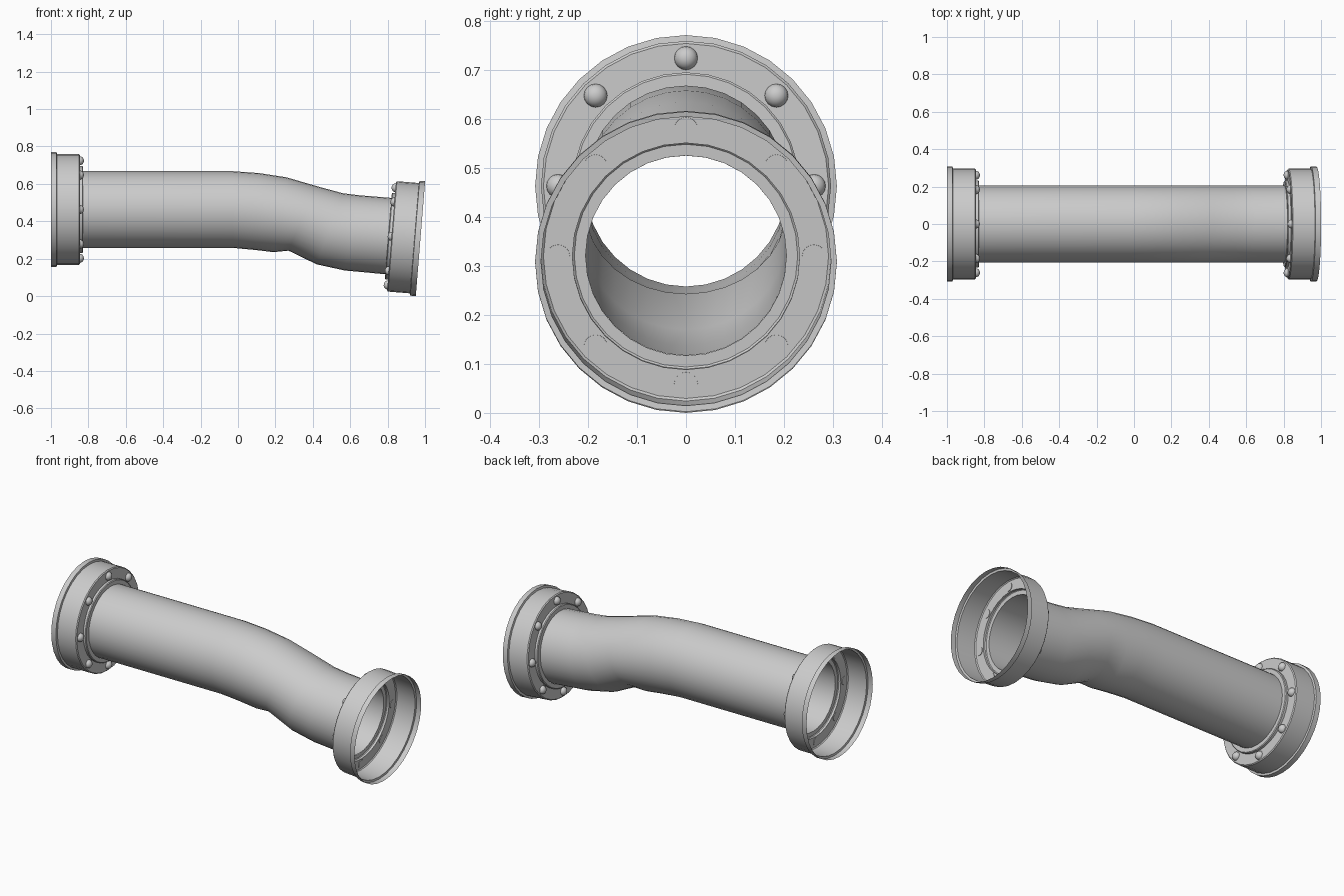
import bpy, bmesh, math
from mathutils import Matrix, Vector

if "Cube" in bpy.data.objects:
    bpy.data.objects.remove(bpy.data.objects["Cube"])

SIDES = 32
PIPE_R = 0.205


def finish(bm, name, angle):
    bmesh.ops.recalc_face_normals(bm, faces=bm.faces)
    me = bpy.data.meshes.new(name)
    bm.to_mesh(me)
    bm.free()
    ob = bpy.data.objects.new(name, me)
    bpy.context.collection.objects.link(ob)
    bpy.ops.object.select_all(action='DESELECT')
    ob.select_set(True)
    bpy.context.view_layer.objects.active = ob
    bpy.ops.object.shade_smooth_by_angle(angle=math.radians(angle))
    return ob


def skin(bm, rings):
    """Bridge closed rings of points into a tube."""
    loops = [[bm.verts.new(p) for p in ring] for ring in rings]
    for a, b in zip(loops, loops[1:]):
        n = len(a)
        for i in range(n):
            j = (i + 1) % n
            bm.faces.new((a[i], a[j], b[j], b[i]))
    return loops


def circle(frame, r, h, n=SIDES):
    return [frame @ Vector((r * math.cos(t), r * math.sin(t), h))
            for t in (2 * math.pi * i / n for i in range(n))]


def end_frame(centre, inward):
    """Frame with local z along the pipe and local x upward."""
    z = Vector(inward).normalized()
    y = Vector((0, 1, 0)) if z.x < 0 else Vector((0, -1, 0))
    x = y.cross(z)
    if x.z < 0:
        x, y = -x, -y
    m = Matrix((x, y, z)).transposed().to_4x4()
    m.translation = centre
    return m


# Cup flange profile: radius, distance from the open end
FLANGE = [(0.308, 0), (0.308, 0.03), (0.296, 0.032), (0.296, 0.15),
          (0.291, 0.155), (0.232, 0.155), (0.232, 0.168), (0.228, 0.172),
          (PIPE_R, 0.172)]
# Domed bolt profile
DOME = [(0.024, -0.003)] + [(0.024 * math.cos(a), 0.021 * math.sin(a))
                            for a in (math.radians(d) for d in (0, 20, 40, 60, 78))]


def make_end(side, frame):
    bm = bmesh.new()
    skin(bm, [circle(frame, r, h) for r, h in FLANGE])
    finish(bm, side + "_flange", 30)
    bm = bmesh.new()
    for k in range(8):
        a = k * math.pi / 4
        f = frame @ Matrix.Translation((0.261 * math.cos(a), 0.261 * math.sin(a), 0.155))
        loops = skin(bm, [circle(f, r, h, 16) for r, h in DOME])
        bm.faces.new(loops[0])
        bm.faces.new(loops[-1])
    finish(bm, side + "_bolts", 50)


# Straight left end, slightly tilted right end
make_end("left", end_frame((-1, 0, 0.463), (1, 0, 0)))
make_end("right", end_frame((0.9755, 0, 0.307), (-0.9967, 0, 0.081)))

# Bent pipe: each section given by its top and bottom (x, z)
SECTIONS = [((-0.828, 0.668), (-0.828, 0.258)), ((-0.03, 0.668), (-0.03, 0.258)),
            ((0.11, 0.658), (0.09, 0.247)), ((0.26, 0.635), (0.19, 0.235)),
            ((0.42, 0.588), (0.27, 0.243)), ((0.56, 0.55), (0.42, 0.17)),
            ((0.65, 0.539), (0.57, 0.137)), ((0.821, 0.525), (0.7875, 0.117))]
rings = []
for top, bottom in SECTIONS:
    t, b = Vector((top[0], 0, top[1])), Vector((bottom[0], 0, bottom[1]))
    mid, up = (t + b) / 2, (t - b) / 2
    rings.append([mid + up * math.cos(a) + Vector((0, PIPE_R * math.sin(a), 0))
                  for a in (2 * math.pi * i / SIDES for i in range(SIDES))])
bm = bmesh.new()
skin(bm, rings)
finish(bm, "bent_pipe", 60)
